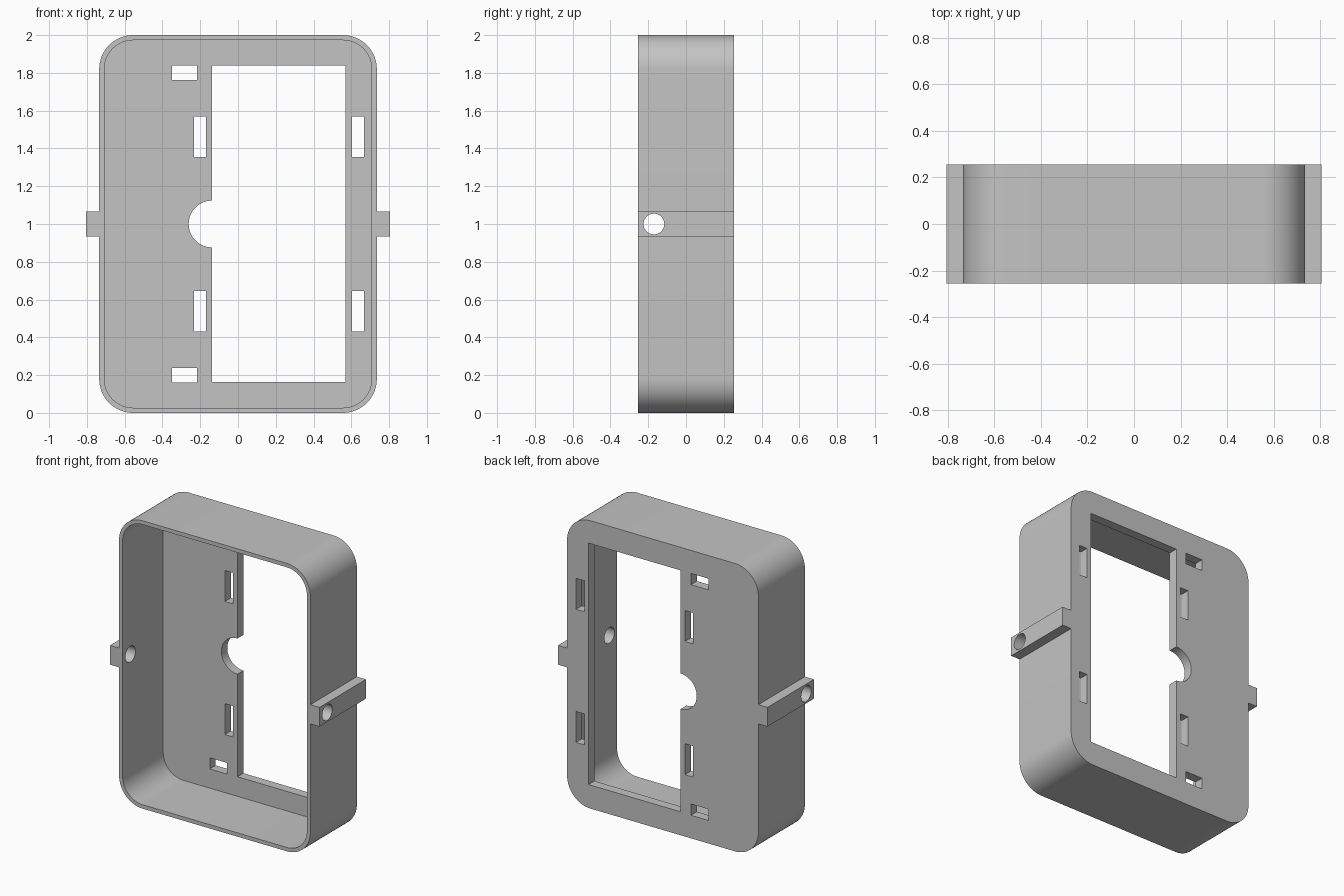
import bpy
import bmesh
from math import cos, sin, pi
from mathutils import Matrix, Vector

default_cube = bpy.data.objects.get("Cube")
if default_cube:
    bpy.data.objects.remove(default_cube, do_unlink=True)

HALF_W, HALF_D, HEIGHT = 0.735, 0.255, 2.0
WALL, BACK, RADIUS = 0.027, 0.065, 0.18
MID = HEIGHT / 2

grey = bpy.data.materials.new("plain grey")
grey.use_nodes = True
grey.diffuse_color = (0.55, 0.55, 0.55, 1)
grey.node_tree.nodes["Principled BSDF"].inputs["Base Color"].default_value = (0.55, 0.55, 0.55, 1)


def add_object(name, bm):
    bmesh.ops.recalc_face_normals(bm, faces=bm.faces)
    mesh = bpy.data.meshes.new(name)
    bm.to_mesh(mesh)
    bm.free()
    mesh.materials.append(grey)
    obj = bpy.data.objects.new(name, mesh)
    bpy.context.collection.objects.link(obj)
    return obj


def box(name, x0, x1, y0, y1, z0, z1):
    bm = bmesh.new()
    size = Matrix.Diagonal((x1 - x0, y1 - y0, z1 - z0, 1))
    centre = Matrix.Translation(((x0 + x1) / 2, (y0 + y1) / 2, (z0 + z1) / 2))
    bmesh.ops.create_cube(bm, size=1, matrix=centre @ size)
    return add_object(name, bm)


def cylinder(name, centre, radius, length, axis):
    bm = bmesh.new()
    turn = Matrix.Rotation(pi / 2, 4, axis)
    bmesh.ops.create_cone(bm, cap_ends=True, segments=48, radius1=radius, radius2=radius,
                          depth=length, matrix=Matrix.Translation(centre) @ turn)
    return add_object(name, bm)


def rounded_block(name, inset, y0, y1, steps=16):
    """Rounded rectangle in x and z, extruded along y."""
    r = RADIUS - inset
    cx, cz = HALF_W - RADIUS, MID - RADIUS
    bm = bmesh.new()
    ring = []
    for quarter, (sx, sz) in enumerate(((1, 1), (-1, 1), (-1, -1), (1, -1))):
        for i in range(steps + 1):
            a = (quarter + i / steps) * pi / 2
            ring.append(bm.verts.new((sx * cx + r * cos(a), y0, MID + sz * cz + r * sin(a))))
    face = bm.faces.new(ring)
    moved = bmesh.ops.extrude_face_region(bm, geom=[face], use_keep_orig=True)["geom"]
    bmesh.ops.translate(bm, vec=Vector((0, y1 - y0, 0)),
                        verts=[v for v in moved if isinstance(v, bmesh.types.BMVert)])
    return add_object(name, bm)


def combine(target, tool, operation):
    tool.hide_render = True
    mod = target.modifiers.new(operation.lower(), 'BOOLEAN')
    mod.operation, mod.solver, mod.object = operation, 'EXACT', tool
    bpy.context.view_layer.objects.active = target
    bpy.ops.object.modifier_apply(modifier=mod.name)
    bpy.data.objects.remove(tool, do_unlink=True)


# Rounded tray, open at the front
frame = rounded_block("wall_frame", 0, -HALF_D, HALF_D)

# Side ribs
for side in (-1, 1):
    x0, x1 = sorted((side * 0.72, side * 0.805))
    combine(frame, box("side_rib", x0, x1, -HALF_D, HALF_D, MID - 0.067, MID + 0.067), 'UNION')

combine(frame, rounded_block("tray_cavity", WALL, -HALF_D - 0.1, HALF_D - BACK), 'DIFFERENCE')

# Screw holes through ribs and walls
combine(frame, cylinder("screw_hole", (0, -0.17, MID), 0.055, 2, 'Y'), 'DIFFERENCE')

# Large window with a half-round notch in the back plate
PLATE = (HALF_D - BACK - 0.05, HALF_D + 0.05)
combine(frame, box("window", -0.137, 0.57, *PLATE, 0.163, 1.84), 'DIFFERENCE')
combine(frame, cylinder("notch", (-0.137, HALF_D - BACK / 2, MID), 0.124, 0.16, 'X'), 'DIFFERENCE')

# Slots in the back plate, mirrored about mid height: x from, x to, height above middle
for x0, x1, low, high in ((-0.35, -0.217, 0.762, 0.84),
                          (-0.234, -0.17, 0.355, 0.57),
                          (0.603, 0.667, 0.355, 0.57)):
    combine(frame, box("upper_slot", x0, x1, *PLATE, MID + low, MID + high), 'DIFFERENCE')
    combine(frame, box("lower_slot", x0, x1, *PLATE, MID - high, MID - low), 'DIFFERENCE')

# Smooth corners, sharp edges
bpy.ops.object.select_all(action='DESELECT')
frame.select_set(True)
bpy.context.view_layer.objects.active = frame
bpy.ops.object.shade_smooth_by_angle(angle=pi / 6)
